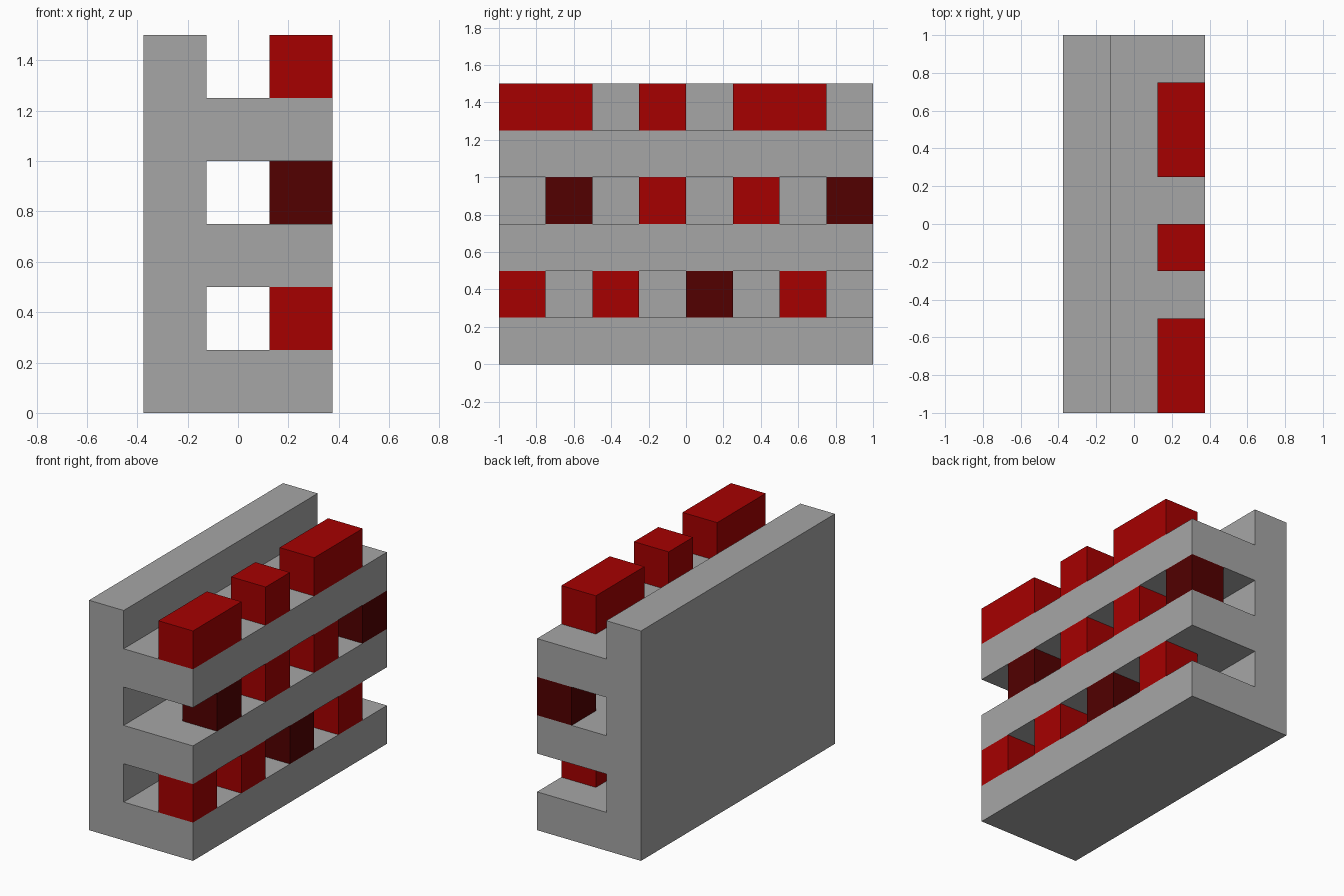
import bpy
import bmesh

if "Cube" in bpy.data.objects:
    bpy.data.objects.remove(bpy.data.objects["Cube"])


def material(name, rgb):
    mat = bpy.data.materials.new(name)
    mat.diffuse_color = (*rgb, 1.0)
    mat.use_nodes = True
    mat.node_tree.nodes["Principled BSDF"].inputs["Base Color"].default_value = mat.diffuse_color
    return mat


GREY = material("shelf grey", (0.38, 0.38, 0.38))
RED = material("book red", (0.38, 0.0, 0.0))
DARK_RED = material("book dark red", (0.085, 0.0, 0.0))


def extrude_profile(name, profile, y0, y1, mat):
    """Extrude a closed (x, z) outline from y0 to y1."""
    bm = bmesh.new()
    face = bm.faces.new([bm.verts.new((x, y0, z)) for x, z in profile])
    out = bmesh.ops.extrude_face_region(bm, geom=[face])
    verts = [g for g in out["geom"] if isinstance(g, bmesh.types.BMVert)]
    bmesh.ops.translate(bm, vec=(0, y1 - y0, 0), verts=verts)
    bmesh.ops.recalc_face_normals(bm, faces=bm.faces)
    mesh = bpy.data.meshes.new(name)
    bm.to_mesh(mesh)
    bm.free()
    mesh.materials.append(mat)
    obj = bpy.data.objects.new(name, mesh)
    bpy.context.collection.objects.link(obj)
    return obj


BACK, INNER, BOOK_BACK, FRONT = -0.375, -0.125, 0.125, 0.375
STEP = 0.25

# Bookcase: tall back panel with three thick shelves, one comb-shaped profile
outline = [(BACK, 0)]
for i in range(3):
    z = i * 2 * STEP
    outline += [(FRONT, z), (FRONT, z + STEP), (INNER, z + STEP), (INNER, z + 2 * STEP)]
outline.append((BACK, 6 * STEP))
extrude_profile("bookcase", outline, -1, 1, GREY)

# Books on each shelf: (start y, width, colour)
rows = [
    [(-1, 0.25, RED), (-0.5, 0.25, RED), (0, 0.25, DARK_RED), (0.5, 0.25, RED)],
    [(-0.75, 0.25, DARK_RED), (-0.25, 0.25, RED), (0.25, 0.25, RED), (0.75, 0.25, DARK_RED)],
    [(-1, 0.5, RED), (-0.25, 0.25, RED), (0.25, 0.5, RED)],
]
for r, row in enumerate(rows):
    z = (2 * r + 1) * STEP
    box = [(BOOK_BACK, z), (FRONT, z), (FRONT, z + STEP), (BOOK_BACK, z + STEP)]
    for n, (y, width, mat) in enumerate(row):
        extrude_profile(f"book_row{r + 1}_{n + 1}", box, y, y + width, mat)
